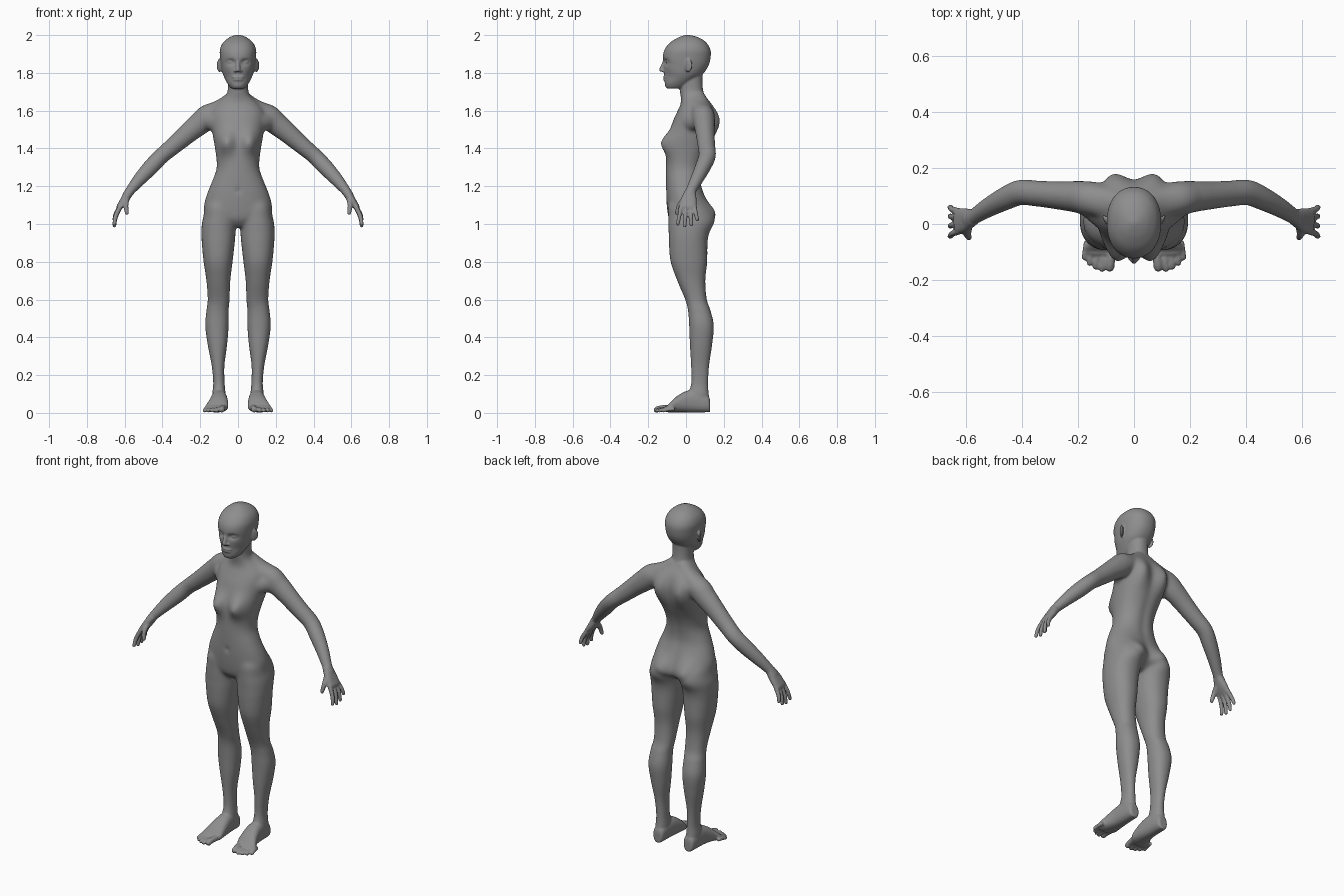
import bpy, bmesh, math
from mathutils import Vector, Matrix

bm = bmesh.new()


def spline(rows, steps):
    """Catmull-Rom through rows of equal-length numbers."""
    out = []
    for i in range(len(rows) - 1):
        p0, p1 = rows[max(i - 1, 0)], rows[i]
        p2, p3 = rows[i + 1], rows[min(i + 2, len(rows) - 1)]
        for k in range(steps):
            t = k / steps
            out.append([0.5 * (2 * b + (c - a) * t + (2 * a - 5 * b + 4 * c - d) * t * t
                               + (3 * b - a - 3 * c + d) * t ** 3)
                        for a, b, c, d in zip(p0, p1, p2, p3)])
    out.append(list(rows[-1]))
    return out


def skin(rings):
    loops = [[bm.verts.new(p) for p in r] for r in rings]
    n = len(loops[0])
    for a, b in zip(loops, loops[1:]):
        for i in range(n):
            bm.faces.new((a[i], a[(i + 1) % n], b[(i + 1) % n], b[i]))
    bm.faces.new(loops[0])
    bm.faces.new(loops[-1])
    return [v for l in loops for v in l]


def oval(n, power):
    pts = []
    for i in range(n):
        a = 2 * math.pi * i / n
        c, s = math.cos(a), math.sin(a)
        pts.append((math.copysign(abs(c) ** (2 / power), c), math.copysign(abs(s) ** (2 / power), s)))
    return pts


def stack(rows, s=1, power=2.2, n=64, steps=6):
    """Level rings: z, x min, x max, y front, y back."""
    return skin([[(s * ((x0 + x1) / 2 + (x1 - x0) / 2 * c), (y0 + y1) / 2 + (y1 - y0) / 2 * d, z)
                  for c, d in oval(n, power)] for z, x0, x1, y0, y1 in spline(rows, steps)])


def bump(verts, x, z, sx, sz, push, front, mid=.02):
    """Soft mirrored swelling (or hollow) along y on the front or back."""
    for v in verts:
        depth = (mid - v.co.y) if front else (v.co.y - mid)
        if depth > 0:
            v.co.y += push * min(1, depth / .05) * math.exp(
                -((abs(v.co.x) - x) / sx) ** 2 - ((v.co.z - z) / sz) ** 2)


def limb(rows, s=1, hint=(0, 1, 0), power=2.0, n=24, steps=5, axis=None):
    """Tube along a path: x, y, z, radius across, radius along hint; round tip."""
    rows = spline(rows, steps)
    pts = [Vector(r[:3]) for r in rows]
    rings = []
    for i, r in enumerate(rows):
        t = Vector(axis) if axis else (pts[min(i + 1, len(pts) - 1)] - pts[max(i - 1, 0)]).normalized()
        b = Vector(hint)
        b = (b - t * b.dot(t)).normalized()
        u = t.cross(b)
        scales = [(0, 1)]
        if i == len(rows) - 1:
            scales += [(math.sin(a), math.cos(a)) for a in (0.4, 0.8, 1.15, 1.4)]
        for off, k in scales:
            c0 = pts[i] + t * off * min(r[3], r[4])
            ring = [c0 + u * c * r[3] * k + b * d * r[4] * k for c, d in oval(n, power)]
            rings.append([(s * p.x, p.y, p.z) for p in ring])
    skin(rings)


def blob(c, r, s=1, turn=0):
    m = (Matrix.Translation((s * c[0], c[1], c[2])) @ Matrix.Rotation(s * turn, 4, 'Z')
         @ Matrix.Diagonal((*r, 1)))
    bmesh.ops.create_uvsphere(bm, u_segments=24, v_segments=16, radius=1, matrix=m)


def sym(rows):
    return [(z, -w, w, f, b) for z, w, f, b in rows]


# torso and neck
torso = stack(sym([(.985, .05, -.06, .07), (1.02, .13, -.088, .115), (1.05, .174, -.096, .122),
                   (1.1, .18, -.102, .112), (1.16, .164, -.106, .095), (1.22, .14, -.107, .08),
                   (1.29, .114, -.107, .085), (1.35, .115, -.104, .1), (1.42, .125, -.097, .128),
                   (1.48, .135, -.087, .147), (1.55, .142, -.067, .154), (1.6, .138, -.044, .147),
                   (1.64, .108, -.027, .13), (1.67, .074, -.028, .108), (1.7, .056, -.032, .092),
                   (1.75, .053, -.035, .087), (1.8, .055, -.04, .088)]), n=120, steps=8)
bump(torso, .066, 1.43, .046, .058, -.052, True)     # breasts
bump(torso, .08, 1.54, .052, .09, .04, False)        # shoulder blades
bump(torso, .088, 1.05, .062, .07, .048, False)      # buttocks
bump(torso, 0, 1.175, .012, .014, .012, True)        # navel
bump(torso, 0, 1.3, .02, .2, -.008, False)           # spine

# head with eye sockets and hollow cheeks
head = stack(sym([(1.717, .03, -.098, -.03), (1.722, .04, -.106, -.01), (1.742, .055, -.112, .02),
                  (1.77, .07, -.113, .06), (1.8, .082, -.116, .095), (1.84, .09, -.119, .12),
                  (1.88, .095, -.123, .13), (1.92, .096, -.115, .13), (1.955, .083, -.09, .112),
                  (1.98, .058, -.055, .082), (1.994, .033, -.025, .047), (2.002, .008, 0, .012)]),
             n=96, steps=8)
bump(head, .038, 1.857, .021, .014, .02, True)
bump(head, .06, 1.785, .022, .025, .007, True)
# nose, lips, chin
limb([(0, -.108, 1.87, .01, .012), (0, -.118, 1.845, .01, .012),
      (0, -.13, 1.822, .011, .011), (0, -.134, 1.814, .011, .009)])
blob((0, -.108, 1.7775), (.033, .014, .0065))
blob((0, -.107, 1.764), (.029, .014, .0075))
blob((0, -.095, 1.735), (.03, .017, .014))

for s in (1, -1):
    # eye, nostril, ear
    blob((.038, -.089, 1.857), (.018, .017, .009), s)
    blob((.013, -.12, 1.811), (.009, .012, .007), s)
    blob((.098, .012, 1.84), (.008, .025, .036), s, -.55)
    # leg
    leg = stack([(1.16, .04, .13, -.06, .05), (1.1, .024, .172, -.092, .1), (1.04, .016, .183, -.094, .125),
                 (1, .012, .192, -.094, .132), (.95, .013, .194, -.092, .12), (.9, .017, .192, -.091, .114),
                 (.8, .029, .182, -.081, .112), (.7, .041, .167, -.046, .102), (.6, .045, .16, -.004, .11),
                 (.54, .05, .167, .011, .13), (.46, .05, .173, .017, .147), (.36, .058, .16, .021, .138),
                 (.25, .072, .139, .027, .122), (.16, .071, .131, .028, .117), (.1, .066, .136, .012, .12),
                 (.05, .066, .136, .002, .126), (.02, .07, .132, .01, .122)], s)
    bump(leg, .09, 1.04, .07, .06, .026, False)
    # foot: y, centre x, half width, height
    foot = [(.128, .1, .02, .06), (.115, .1, .033, .09), (.05, .1, .04, .118), (0, .1, .045, .112),
            (-.05, .105, .053, .084), (-.08, .113, .06, .056), (-.098, .121, .056, .036)]
    limb([(x, y, h / 2 + .003, w, h / 2) for y, x, w, h in foot], s, (0, 0, 1), 2.4, 32, axis=(0, -1, 0))
    # toes
    for x, y, r in ((.086, -.154, .0165), (.114, -.16, .0115), (.137, -.153, .0105),
                    (.158, -.14, .0105), (.176, -.12, .0105)):
        limb([(x - .008, y + .06, r + .01, r, r), (x - .002, y + .02, r + .007, r, r),
              (x, y, r + .001, r, r)], s, (0, 0, 1), 2, 16)
    # neck-to-shoulder and chest-to-shoulder muscles
    limb([(.02, .06, 1.67, .04, .045), (.09, .075, 1.62, .042, .055), (.16, .09, 1.588, .046, .055)], s)
    limb([(.05, -.02, 1.53, .055, .03), (.11, .02, 1.54, .052, .04), (.17, .08, 1.55, .05, .045)], s)
    # arm
    limb([(.08, .085, 1.58, .05, .055), (.15, .09, 1.572, .066, .062), (.2, .097, 1.533, .062, .058),
          (.27, .102, 1.475, .053, .05), (.34, .108, 1.415, .046, .046), (.405, .112, 1.36, .042, .045),
          (.46, .09, 1.303, .042, .041), (.52, .058, 1.238, .035, .034), (.568, .028, 1.18, .026, .028),
          (.59, .018, 1.15, .023, .031)], s)
    # palm
    limb([(.572, .024, 1.175, .024, .028), (.603, .014, 1.125, .021, .043),
          (.628, .01, 1.09, .016, .045)], s, power=2.4)
    # fingers: base y, tip y, tip z
    for y0, y1, z1 in ((-.026, -.044, 1.0), (.0, -.007, .99), (.024, .028, .997), (.045, .06, 1.023)):
        limb([(.622, y0, 1.095, .013, .012), (.647, (y0 + y1) / 2, (1.085 + z1) / 2, .0125, .0105),
              (.655, y1, z1, .0105, .01)], s, n=16)
    # thumb
    limb([(.59, -.002, 1.135, .017, .018), (.594, -.034, 1.1, .014, .014),
          (.588, -.048, 1.058, .011, .011)], s, n=16)

# fuse everything into one skin
bmesh.ops.recalc_face_normals(bm, faces=bm.faces)
rough = bpy.data.objects.new("body_parts", bpy.data.meshes.new("body_parts"))
bm.to_mesh(rough.data)
bm.free()
bpy.context.collection.objects.link(rough)
fuse = rough.modifiers.new("fuse", 'REMESH')
fuse.mode = 'VOXEL'
fuse.voxel_size = .005
fuse.use_smooth_shade = True
mesh = bpy.data.meshes.new_from_object(rough.evaluated_get(bpy.context.evaluated_depsgraph_get()))
bpy.data.objects.remove(rough)
body = bpy.data.objects.new("body", mesh)
bpy.context.collection.objects.link(body)

# soften lightly all over, and strongly where trunk and limbs meet
trunk = body.vertex_groups.new(name="trunk")
for v in mesh.vertices:
    x, z = abs(v.co.x), v.co.z
    w = min((.27 - x) / .06, (z - .8) / .1, (1.7 - z) / .03, 1)
    if w > 0:
        trunk.add([v.index], w, 'REPLACE')
for name, count, group in (("soften", 5, ""), ("blend", 70, "trunk")):
    m = body.modifiers.new(name, 'SMOOTH')
    m.factor, m.iterations, m.vertex_group = .5, count, group

grey = bpy.data.materials.new("dark grey")
grey.diffuse_color = (.27, .27, .27, 1)
mesh.materials.clear()
mesh.materials.append(grey)
